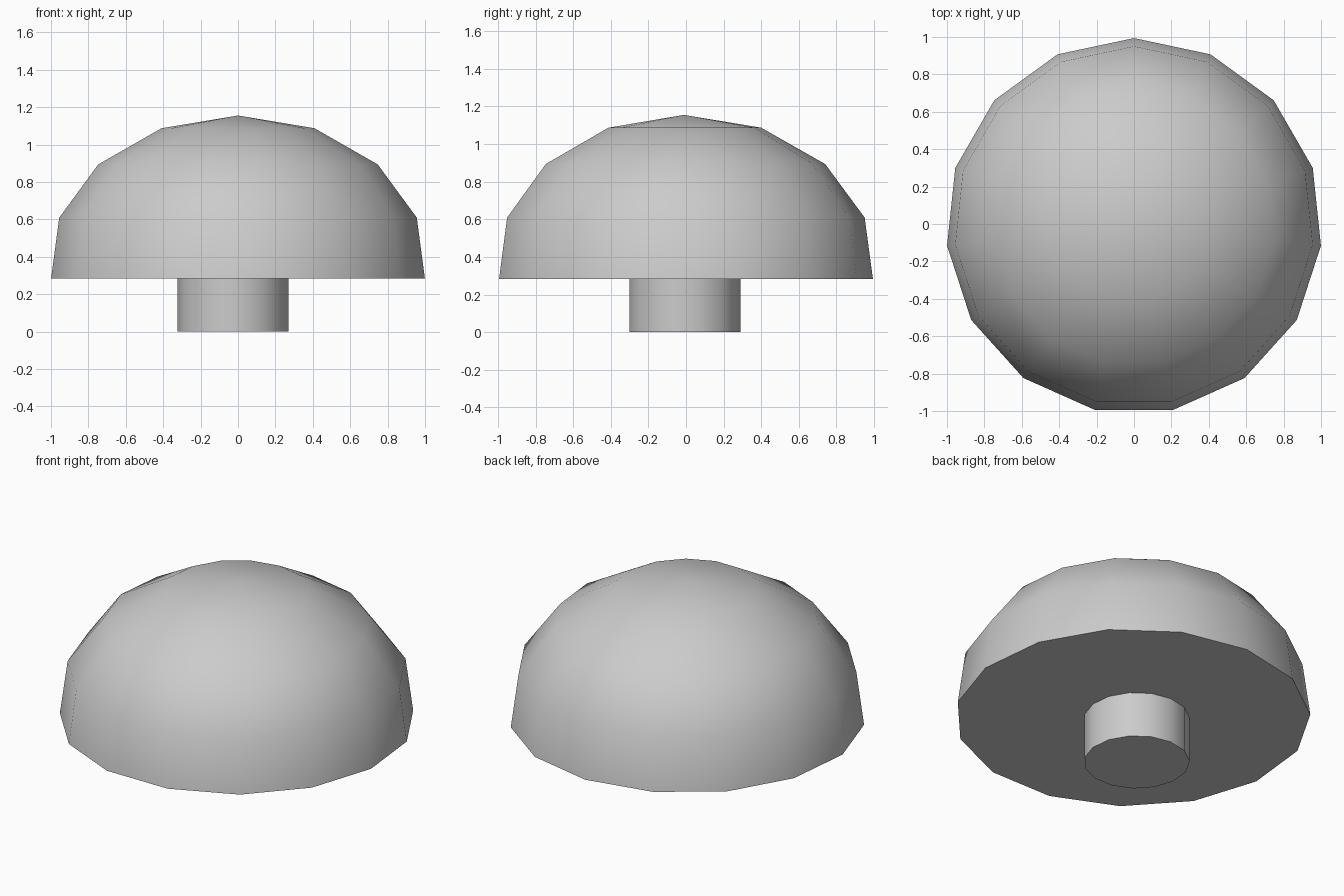
import bpy, bmesh
from math import sin, cos, pi, radians

if "Cube" in bpy.data.objects:
    bpy.data.objects.remove(bpy.data.objects["Cube"])

SIDES = 15


def lathe(name, profile, centre, cap_top):
    """Revolve (radius, z) rings with one corner facing the back; close the bottom."""
    bm = bmesh.new()
    rings = []
    for r, z in profile:
        rings.append([bm.verts.new((r * cos(pi / 2 + 2 * pi * i / SIDES),
                                    r * sin(pi / 2 + 2 * pi * i / SIDES), z))
                      for i in range(SIDES)])
    for low, high in zip(rings, rings[1:]):
        for i in range(SIDES):
            j = (i + 1) % SIDES
            bm.faces.new((low[i], low[j], high[j], high[i]))
    bm.faces.new(rings[0][::-1])
    if cap_top is not None:
        tip = bm.verts.new((0, 0, cap_top))
        for i in range(SIDES):
            bm.faces.new((rings[-1][i], rings[-1][(i + 1) % SIDES], tip))
    else:
        bm.faces.new(rings[-1])
    mesh = bpy.data.meshes.new(name)
    bm.to_mesh(mesh)
    bm.free()
    obj = bpy.data.objects.new(name, mesh)
    obj.location = (centre[0], centre[1], 0)
    bpy.context.collection.objects.link(obj)
    bpy.ops.object.select_all(action='DESELECT')
    obj.select_set(True)
    bpy.context.view_layer.objects.active = obj
    bpy.ops.object.shade_smooth_by_angle(angle=radians(40))
    return obj


# Domed cap: flattened sphere cut just below its middle
R, SQUASH, MID = 1.0105, 0.782, 0.365
dome = [(R * cos(radians(a)), MID + R * SQUASH * sin(radians(a)))
        for a in (-6, 18, 42, 66)]
lathe("cap", dome, (0, -0.011), MID + R * SQUASH)

# Short stem, set slightly off centre
lathe("stem", [(0.299, 0), (0.299, dome[0][1])], (-0.027, -0.008), None)
